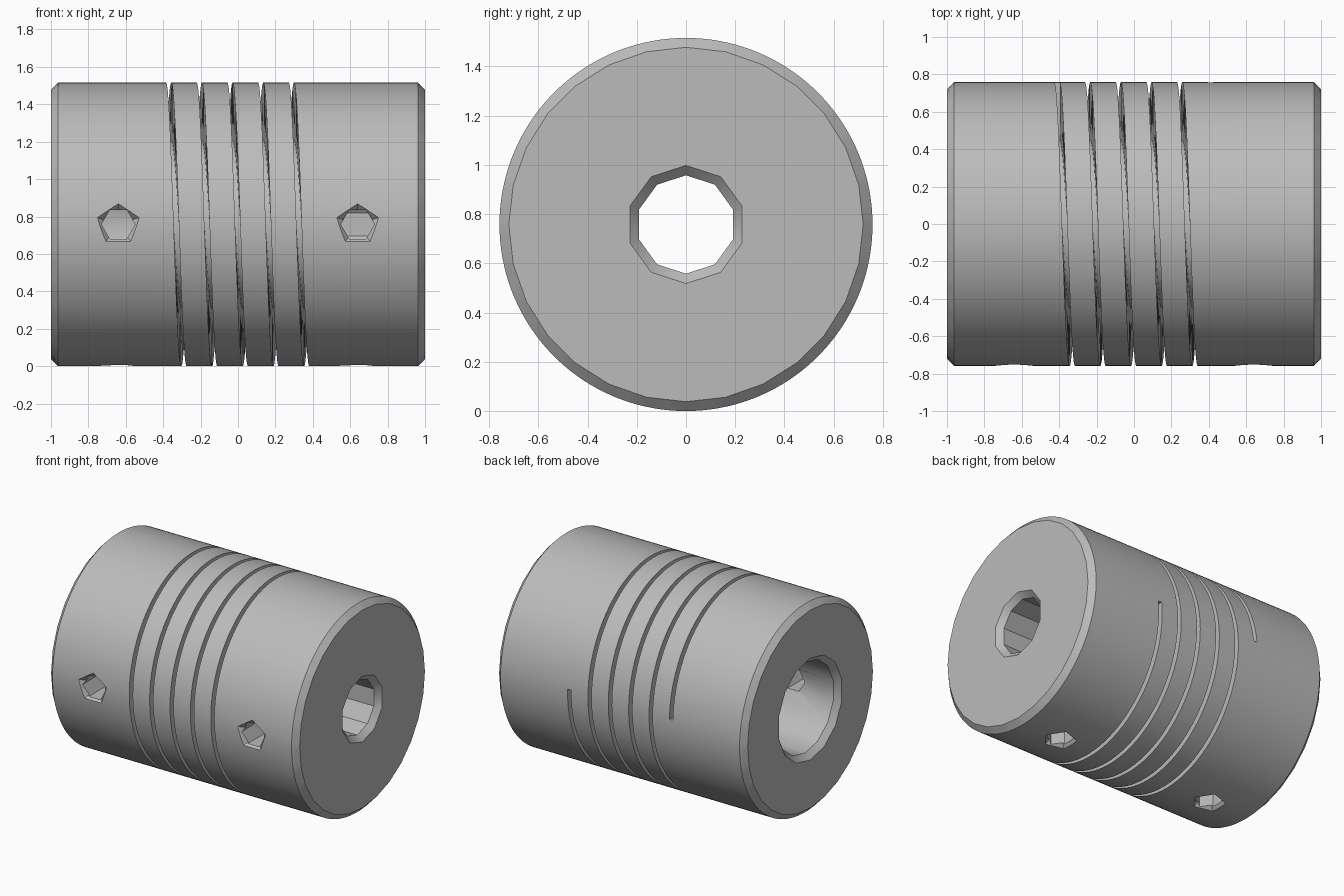
import bpy, bmesh, math
from math import sin, cos, pi, tau, radians
from mathutils import Matrix

if "Cube" in bpy.data.objects:
    bpy.data.objects.remove(bpy.data.objects["Cube"])

RADIUS = 0.758
CENTRE = Matrix.Translation((0, 0, RADIUS))

metal = bpy.data.materials.new("grey metal")
metal.use_nodes = True
GREY = (0.5, 0.5, 0.5, 1)
metal.diffuse_color = GREY
metal.node_tree.nodes["Principled BSDF"].inputs["Base Color"].default_value = GREY


def loft(name, rings, matrix):
    """Closed solid skinned over equal-length rings of points."""
    bm = bmesh.new()
    loops = [[bm.verts.new(p) for p in ring] for ring in rings]
    n = len(loops[0])
    for a, b in zip(loops, loops[1:]):
        for i in range(n):
            j = (i + 1) % n
            bm.faces.new((a[i], a[j], b[j], b[i]))
    bm.faces.new(loops[0])
    bm.faces.new(loops[-1])
    bmesh.ops.recalc_face_normals(bm, faces=bm.faces)
    mesh = bpy.data.meshes.new(name)
    bm.to_mesh(mesh)
    bm.free()
    mesh.transform(matrix)
    mesh.materials.append(metal)
    obj = bpy.data.objects.new(name, mesh)
    bpy.context.collection.objects.link(obj)
    return obj


def ring(x, r, sides, phase=0.0, facets=0):
    """Ring about the x axis; facets flattens it to a coarser polygon."""
    points = []
    for i in range(sides):
        t = tau * i / sides + phase
        k = r
        if facets:
            step = tau / facets
            k = r * cos(step / 2) / cos(t % step - step / 2)
        points.append((x, k * sin(t), k * cos(t)))
    return points


def lathe(name, profile, sides, matrix=CENTRE, phase=0.0):
    return loft(name, [ring(x, r, sides, phase) for x, r in profile], matrix)


# Main cylinder with chamfered ends
SIDES = 140
body = loft("coupling_body", [
    ring(-1, 0.72, SIDES, facets=28), ring(-0.962, RADIUS, SIDES),
    ring(0.962, RADIUS, SIDES), ring(1, 0.72, SIDES, facets=28)], CENTRE)

# Wide bore on one end, narrow bore on the other
cutters = [
    lathe("wide_bore", [(-1.05, 0.42), (-0.96, 0.33), (0, 0.33)], 14),
    lathe("narrow_bore", [(-0.1, 0.2), (0.96, 0.2), (1.05, 0.29)], 10),
]

# Countersunk set screw holes on the front and underside of each clamp end
to_front = Matrix.Rotation(-pi / 2, 4, 'Z')
to_bottom = Matrix.Rotation(pi / 2, 4, 'Y')
for x in (-0.64, 0.64):
    for turn in (to_front, to_bottom):
        place = CENTRE @ Matrix.Translation((x, 0, 0)) @ turn
        cutters.append(lathe("screw_hole", [(0, 0.09), (0.9, 0.09)], 6, place, pi / 6))
        cutters.append(lathe("countersink", [(0.69, 0.05), (0.85, 0.21)], 5, place))

# Helical flexure slot, five turns from the back over the top
TURNS, STEPS, HALF, WIDTH = 5, 70, 0.41, 0.028
sections = []
for i in range(TURNS * STEPS + 1):
    t = radians(4) + tau * i / STEPS
    x = -HALF + 2 * HALF * i / (TURNS * STEPS)
    sections.append([(x + s * WIDTH / 2, r * cos(t), r * sin(t))
                     for s, r in ((-1, 0.45), (1, 0.45), (1, 0.85), (-1, 0.85))])
cutters.append(loft("helical_slot", sections, CENTRE))

# Cut everything out of the body
bpy.context.view_layer.objects.active = body
for cutter in cutters:
    cutter.hide_render = True
    mod = body.modifiers.new(cutter.name, 'BOOLEAN')
    mod.operation = 'DIFFERENCE'
    mod.solver = 'EXACT'
    mod.object = cutter
    bpy.ops.object.modifier_apply(modifier=mod.name)
    bpy.data.objects.remove(cutter)

bpy.ops.object.select_all(action='DESELECT')
body.select_set(True)
bpy.ops.object.shade_smooth_by_angle(angle=radians(30))
